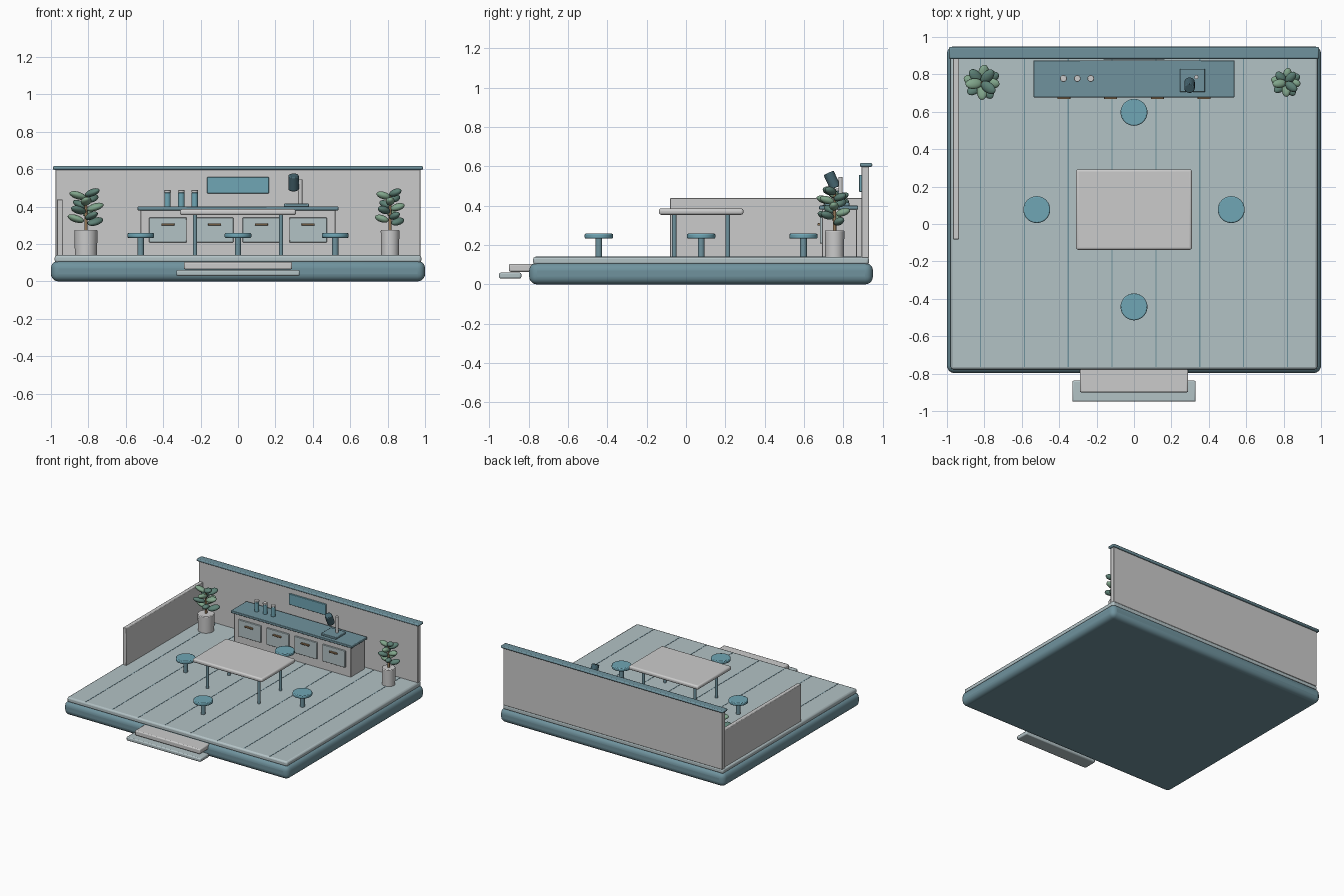
import bpy, math
from mathutils import Vector

if "Cube" in bpy.data.objects:
    bpy.data.objects.remove(bpy.data.objects["Cube"])

def mat(name, r, g, b):
    m = bpy.data.materials.new(name)
    m.diffuse_color = (r, g, b, 1)
    m.use_nodes = True
    m.node_tree.nodes["Principled BSDF"].inputs["Base Color"].default_value = m.diffuse_color
    return m

TEAL = mat("teal", 0.16, 0.29, 0.34)
DARK = mat("dark_teal", 0.06, 0.13, 0.16)
BLUE = mat("blue", 0.16, 0.38, 0.46)
FLOOR = mat("floor", 0.45, 0.54, 0.56)
PALE = mat("pale", 0.70, 0.71, 0.72)
LEAF1 = mat("leaf_light", 0.22, 0.38, 0.26)
LEAF2 = mat("leaf_dark", 0.11, 0.22, 0.18)
BROWN = mat("wood", 0.30, 0.19, 0.10)

def finish(o, name, m, bevel=0, seg=2):
    o.name = name
    if m:
        o.data.materials.append(m)
    if bevel:
        b = o.modifiers.new("bevel", 'BEVEL')
        b.width, b.segments, b.limit_method = bevel, seg, 'ANGLE'
    bpy.ops.object.shade_smooth_by_angle(angle=math.radians(40))
    return o

def box(name, x, y, z, m, bevel=0, seg=2):
    """Box from (min, max) ranges."""
    bpy.ops.mesh.primitive_cube_add(size=1, location=[sum(r) / 2 for r in (x, y, z)])
    o = bpy.context.object
    o.scale = [r[1] - r[0] for r in (x, y, z)]
    bpy.ops.object.transform_apply(location=False, rotation=False, scale=True)
    return finish(o, name, m, bevel, seg)

def cyl(name, x, y, z, r, m, r_top=None, bevel=0, sides=32, rot=(0, 0, 0)):
    """Upright cylinder or cone over the z range."""
    bpy.ops.mesh.primitive_cone_add(vertices=sides, radius1=r, radius2=r_top or r,
                                    depth=z[1] - z[0], location=(x, y, sum(z) / 2), rotation=rot)
    return finish(bpy.context.object, name, m, bevel)

# Platform, floor and board gaps
box("platform", (-1, 1), (-0.797, 0.95), (0, 0.11), TEAL, 0.04, 5)
box("floor", (-0.98, 0.98), (-0.777, 0.93), (0.10, 0.14), FLOOR, 0.012)
for i in range(8):
    x = -0.82 + i * 1.64 / 7
    box("board_gap", (x - 0.003, x + 0.003), (-0.765, 0.89), (0.135, 0.1415), TEAL)

# Front steps
box("upper_step", (-0.29, 0.29), (-0.90, -0.77), (0.064, 0.104), PALE, 0.008)
box("lower_step", (-0.33, 0.33), (-0.95, -0.837), (0.03, 0.06), FLOOR, 0.008)

# Walls
box("back_wall", (-0.975, 0.975), (0.893, 0.93), (0.135, 0.60), PALE, 0.004)
box("wall_cap", (-0.99, 0.99), (0.883, 0.947), (0.597, 0.617), TEAL, 0.008)
box("side_wall", (-0.968, -0.936), (-0.082, 0.895), (0.135, 0.438), PALE, 0.004)
box("wall_panel", (-0.165, 0.165), (0.880, 0.895), (0.47, 0.557), BLUE, 0.003)

# Counter with doors and handles
box("counter_body", (-0.52, 0.52), (0.692, 0.868), (0.135, 0.382), PALE, 0.004)
box("counter_top", (-0.538, 0.538), (0.677, 0.875), (0.380, 0.40), TEAL, 0.004)
for i in range(4):
    x = -0.375 + 0.25 * i
    box("door", (x - 0.1, x + 0.1), (0.680, 0.695), (0.208, 0.342), FLOOR, 0.003)
    box("handle", (x - 0.035, x + 0.035), (0.667, 0.682), (0.299, 0.311), BROWN, 0.003)

# Bottles
for x in (-0.377, -0.303, -0.231):
    cyl("bottle", x, 0.778, (0.398, 0.475), 0.017, BLUE, bevel=0.003)
    cyl("bottle_cap", x, 0.778, (0.474, 0.488), 0.018, PALE, bevel=0.003)

# Lamp on the counter
box("lamp_base", (0.246, 0.38), (0.705, 0.83), (0.398, 0.416), TEAL, 0.004)
cyl("lamp_post", 0.333, 0.785, (0.41, 0.545), 0.011, PALE)
cyl("lamp_head", 0.297, 0.742, (0.487, 0.571), 0.028, DARK, bevel=0.005,
    rot=(math.radians(25), 0, 0))

# Table
box("table_top", (-0.31, 0.31), (-0.138, 0.292), (0.354, 0.386), PALE, 0.012, 3)
for x in (-0.23, 0.23):
    for y in (-0.06, 0.213):
        cyl("table_leg", x, y, (0.135, 0.358), 0.0115, TEAL)

# Stools
for x, y in ((-0.52, 0.077), (0.52, 0.077), (0, 0.597), (0, -0.443)):
    cyl("stool_post", x, y, (0.135, 0.24), 0.017, TEAL)
    cyl("stool_seat", x, y, (0.233, 0.258), 0.072, BLUE, bevel=0.006)

# Potted plants: leaves spiral up a stem
def plant(x, y, r, s):
    cyl("pot", x, y, (0.135, 0.275), r * 0.95, PALE, r_top=r, bevel=0.005)
    cyl("stem", x, y, (0.27, 0.47), 0.009, BROWN, r_top=0.006, sides=12)
    for i in range(11):
        a = i * 2.4 + 0.5
        reach = s * (0.057 - 0.0015 * i)
        d = Vector((math.cos(a), math.sin(a), 0))
        p = Vector((x, y, 0.32 + 0.0155 * i)) + d * reach
        bpy.ops.mesh.primitive_uv_sphere_add(segments=16, ring_count=10, radius=1, location=p,
                                             rotation=(0.25, -0.3, a))
        o = bpy.context.object
        o.scale = (0.047 * s, 0.029 * s, 0.019)
        finish(o, "leaf", LEAF1 if i % 2 else LEAF2)

plant(-0.813, 0.755, 0.062, 1.0)
plant(0.813, 0.755, 0.05, 0.82)
